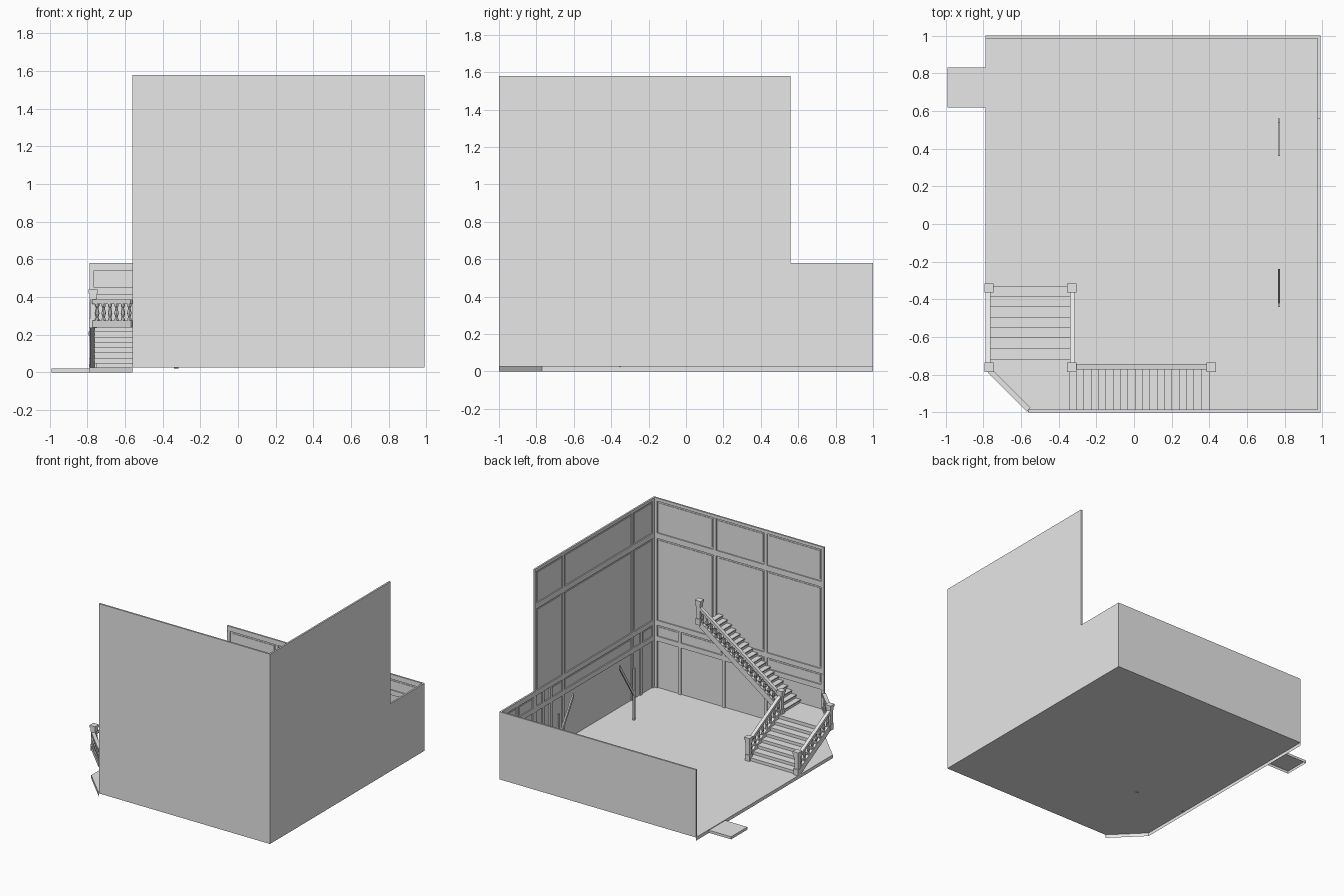
import bpy
import bmesh
from mathutils import Vector, Matrix

cube = bpy.data.objects.get("Cube")
if cube:
    bpy.data.objects.remove(cube, do_unlink=True)

grey = bpy.data.materials.new("plain_grey")
grey.use_nodes = True
grey.diffuse_color = (0.8, 0.8, 0.8, 1)
grey.node_tree.nodes["Principled BSDF"].inputs["Base Color"].default_value = (0.8, 0.8, 0.8, 1)

FLOOR, LANDING, TOP = 0.027, 0.25, 0.78
FULL, LOW = 1.58, 0.58


def finish(name, bm, closed=True):
    if closed:
        bmesh.ops.recalc_face_normals(bm, faces=bm.faces)
    mesh = bpy.data.meshes.new(name)
    bm.to_mesh(mesh)
    bm.free()
    mesh.materials.append(grey)
    obj = bpy.data.objects.new(name, mesh)
    bpy.context.scene.collection.objects.link(obj)
    return obj


def box(bm, x0, x1, y0, y1, z0, z1):
    size = Matrix.Diagonal((x1 - x0, y1 - y0, z1 - z0, 1))
    centre = Matrix.Translation(((x0 + x1) / 2, (y0 + y1) / 2, (z0 + z1) / 2))
    bmesh.ops.create_cube(bm, size=1, matrix=centre @ size)


def beam(bm, p0, p1, width, height):
    """Bar from p0 to p1 (bottom centre line) with upright ends."""
    p0, p1 = Vector(p0), Vector(p1)
    run = p1 - p0
    side = Vector((-run.y, run.x, 0)).normalized() * width / 2
    up = Vector((0, 0, height))
    ends = [[bm.verts.new(p + v) for v in (-side, side, side + up, up - side)] for p in (p0, p1)]
    bm.faces.new(ends[0])
    bm.faces.new(ends[1])
    for i in range(4):
        j = (i + 1) % 4
        bm.faces.new((ends[0][i], ends[0][j], ends[1][j], ends[1][i]))


def prism(bm, points, z0, z1):
    face = bm.faces.new([bm.verts.new((x, y, z0)) for x, y in points])
    out = bmesh.ops.extrude_face_region(bm, geom=[face])
    top = [v for v in out["geom"] if isinstance(v, bmesh.types.BMVert)]
    bmesh.ops.translate(bm, vec=(0, 0, z1 - z0), verts=top)


def sheet(name, points, z, skirt):
    """Thin floor sheet with a hanging skirt along its first edges."""
    bm = bmesh.new()
    top = [bm.verts.new((x, y, z)) for x, y in points]
    bm.faces.new(top)
    low = [bm.verts.new((x, y, 0)) for x, y in points[:skirt + 1]]
    for i in range(skirt):
        bm.faces.new((top[i], low[i], low[i + 1], top[i + 1]))
    return finish(name, bm, closed=False)


# Floor and the small entrance tab
sheet("floor", [(-0.79, 1), (-0.79, -0.77), (-0.56, -1), (0.99, -1), (0.99, 1)], FLOOR, 2)
sheet("entrance_tab", [(-0.79, 0.83), (-0.99, 0.83), (-0.99, 0.62), (-0.79, 0.62)], 0.021, 3)


# Walls: a thin sheet with raised strips and panel plates on the inside
def wall_piece(bm, wall, a0, a1, z0, z1, depth):
    if wall == "front":
        box(bm, a0, a1, -1, -1 + depth, z0, z1)
    elif wall == "back":
        box(bm, a0, a1, 1 - depth, 1, z0, z1)
    else:
        box(bm, 0.99 - depth, 0.99, a0, a1, z0, z1)


def panel_field(bm, wall, posts, z0, z1):
    """Upright strips at the given places with an inset panel between each pair."""
    half, gap = 0.013, 0.014
    for a in posts:
        wall_piece(bm, wall, a - half, a + half, z0, z1, 0.015)
    for a, b in zip(posts, posts[1:]):
        if b - a > 0.12:
            wall_piece(bm, wall, a + half + gap, b - half - gap, z0 + gap, z1 - gap, 0.009)


def wall(name, side, a0, a1, top, upper, lower):
    bm = bmesh.new()
    wall_piece(bm, side, a0, a1, FLOOR, top, 0.005)
    rails = [(0.54, 0.58), (0.41, 0.45)]
    if top > LOW:
        rails += [(1.555, FULL), (1.25, 1.295)]
        panel_field(bm, side, upper, 1.295, 1.555)
        panel_field(bm, side, upper, 0.58, 1.25)
    for z0, z1 in rails:
        wall_piece(bm, side, a0, a1, z0, z1, 0.014)
    panel_field(bm, side, lower, 0.45, 0.54)
    for a in lower:
        wall_piece(bm, side, a - 0.013, a + 0.013, FLOOR, 0.41, 0.015)
    return finish(name, bm)


wall("front_wall", "front", -0.56, 0.99, FULL,
     [-0.547, -0.03, 0.43, 0.965], [-0.547, -0.03, 0.35, 0.75, 0.965])
wall("right_wall", "right", -1, 0.56, FULL,
     [-0.975, -0.71, 0.19, 0.547], [-0.975, -0.82, -0.71, 0.19, 0.35, 0.45, 0.547])
wall("right_low_wall", "right", 0.56, 1, LOW, [], [0.573, 0.78, 0.975])
wall("back_low_wall", "back", -0.79, 0.99, LOW, [], [-0.777, -0.34, 0.1, 0.54, 0.965])


# Stairs: open-backed treads and risers
def flight(name, start, step, across, z0, rise, count):
    bm = bmesh.new()
    sx, sy = step
    for i in range(count):
        x, y = start[0] + sx * i, start[1] + sy * i
        z = z0 + rise * (i + 1)
        a0, a1 = across
        if sx:
            box(bm, x - 0.006, x + sx, a0, a1, z - 0.008, z)
            box(bm, x, x + 0.005, a0, a1, z - rise, z - 0.008)
        else:
            box(bm, a0, a1, y + sy, y + 0.006, z - 0.008, z)
            box(bm, a0, a1, y - 0.005, y, z - rise, z - 0.008)
    return finish(name, bm)


rise = (LANDING - FLOOR) / 8
flight("lower_stairs", (0, -0.335), (0, -0.055), (-0.765, -0.335), FLOOR, rise, 7)
flight("upper_stairs", (-0.34, 0), (0.039, 0), (-0.99, -0.765), LANDING, (TOP - LANDING) / 19, 19)

bm = bmesh.new()
prism(bm, [(-0.78, -0.72), (-0.78, -0.77), (-0.56, -0.99), (-0.33, -0.99), (-0.33, -0.72)],
      LANDING - 0.012, LANDING)
box(bm, -0.765, -0.335, -0.725, -0.72, LANDING - rise, LANDING - 0.012)
finish("stair_landing", bm)


# Newel posts with square base and flat cap
def newel(name, x, y, z, height=0.19):
    bm = bmesh.new()
    for half, lo, hi in [(0.021, 0, 0.05), (0.016, 0.05, height - 0.05),
                         (0.02, height - 0.05, height - 0.02), (0.025, height - 0.02, height)]:
        box(bm, x - half, x + half, y - half, y + half, z + lo, z + hi)
    return finish(name, bm)


newel("outer_bottom_newel", -0.77, -0.34, FLOOR)
newel("inner_bottom_newel", -0.33, -0.34, FLOOR)
newel("outer_landing_newel", -0.77, -0.76, 0.235, 0.205)
newel("inner_landing_newel", -0.33, -0.76, 0.235, 0.205)
newel("top_newel", 0.41, -0.76, TOP, 0.2)

# Railings: stringer, turned balusters and handrail
TURNING = [(0.011, 0), (0.011, 0.15), (0.006, 0.22), (0.012, 0.45), (0.006, 0.75), (0.011, 0.85), (0.011, 1)]


def railing(name, p0, p1, count, drop=0.03):
    p0, p1 = Vector(p0), Vector(p1)
    bm = bmesh.new()
    down, up = Vector((0, 0, -drop)), Vector((0, 0, 0.112))
    beam(bm, p0 + down, p1 + down, 0.024, drop + 0.025)
    beam(bm, p0 + up, p1 + up, 0.028, 0.025)
    for i in range(count):
        foot = p0.lerp(p1, (i + 0.5) / count) + Vector((0, 0, 0.02))
        for (r0, t0), (r1, t1) in zip(TURNING, TURNING[1:]):
            h = (t1 - t0) * 0.097
            mid = foot + Vector((0, 0, t0 * 0.097 + h / 2))
            bmesh.ops.create_cone(bm, cap_ends=False, segments=8, radius1=r0, radius2=r1,
                                  depth=h, matrix=Matrix.Translation(mid))
    return finish(name, bm)


for side, x in (("outer", -0.775), ("inner", -0.327)):
    railing(side + "_lower_railing", (x, -0.35, 0.05), (x, -0.75, 0.265), 8)
railing("upper_railing", (-0.32, -0.758, 0.275), (0.4, -0.758, TOP + 0.01), 18)
railing("landing_railing", (-0.765, -0.78, LANDING), (-0.56, -0.985, LANDING), 6, 0.012)

# Free-standing posts with a leaning brace, mirrored along the room
for name, foot, tip in (("near", -0.43, -0.24), ("far", 0.55, 0.36)):
    bm = bmesh.new()
    box(bm, 0.764, 0.776, foot - 0.011, foot + 0.011, FLOOR, 0.45)
    beam(bm, (0.77, foot, 0.21), (0.77, tip, 0.51), 0.012, 0.035)
    finish(name + "_braced_post", bm)
